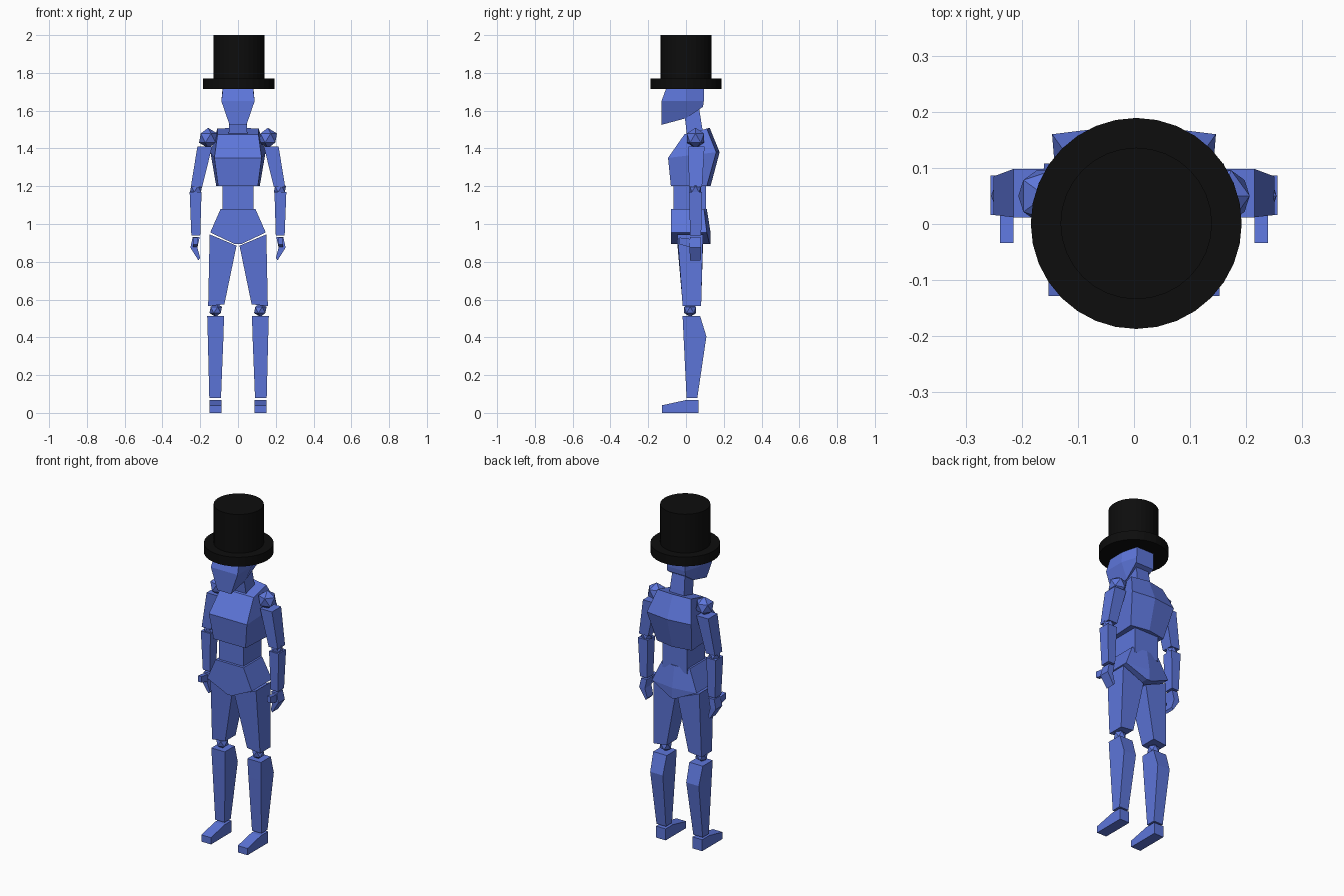
import bpy, bmesh
from mathutils import Vector


def material(name, rgb):
    m = bpy.data.materials.new(name)
    m.diffuse_color = (*rgb, 1)
    return m


BLUE = material("blue", (0.11, 0.18, 0.70))
BLACK = material("black", (0.004, 0.004, 0.004))


def finish(name, bm, mat):
    bmesh.ops.recalc_face_normals(bm, faces=bm.faces)
    mesh = bpy.data.meshes.new(name)
    bm.to_mesh(mesh)
    bm.free()
    mesh.materials.append(mat)
    obj = bpy.data.objects.new(name, mesh)
    bpy.context.collection.objects.link(obj)
    return obj


def loft(name, rings, side=1):
    """Skin a stack of equal-length rings and cap both ends."""
    bm = bmesh.new()
    loops = [[bm.verts.new((p[0] * side, p[1], p[2])) for p in r] for r in rings]
    n = len(rings[0])
    for a, b in zip(loops, loops[1:]):
        for i in range(n):
            j = (i + 1) % n
            bm.faces.new((a[i], a[j], b[j], b[i]))
    bm.faces.new(loops[0])
    bm.faces.new(loops[-1])
    return finish(name, bm, BLUE)


def sym(*half):
    """Ring from its right half, front to back."""
    return list(half) + [(-x, y, z) for x, y, z in reversed(half) if x]


def rect(x0, x1, y0, y1, z0, z1=None):
    """Rectangular ring; inner edge at z0, outer edge at z1."""
    z1 = z0 if z1 is None else z1
    return [(x0, y0, z0), (x1, y0, z1), (x1, y1, z1), (x0, y1, z0)]


def ball(name, loc, r):
    bm = bmesh.new()
    bmesh.ops.create_icosphere(bm, subdivisions=1, radius=r)
    bmesh.ops.translate(bm, verts=bm.verts, vec=Vector(loc))
    finish(name, bm, BLUE)


def disc(name, r, z0, z1):
    bm = bmesh.new()
    bmesh.ops.create_cone(bm, cap_ends=True, segments=32, radius1=r, radius2=r, depth=z1 - z0)
    bmesh.ops.translate(bm, verts=bm.verts, vec=Vector((0.004, 0.001, (z0 + z1) / 2)))
    finish(name, bm, BLACK)


# Hat
disc("hat_brim", 0.188, 1.715, 1.77)
disc("hat_crown", 0.135, 1.76, 2.0)

# Head and neck
loft("head", [
    sym((0.045, -0.13, 1.525), (0.05, 0.0, 1.56), (0.06, 0.09, 1.62)),
    sym((0.088, -0.13, 1.65), (0.088, 0.0, 1.65), (0.06, 0.094, 1.65)),
    sym((0.075, -0.09, 1.76), (0.078, 0.0, 1.76), (0.055, 0.095, 1.76))])
loft("neck", [rect(-0.05, 0.05, 0.005, 0.092, 1.47), rect(-0.04, 0.04, -0.015, 0.065, 1.64)])

# Torso, with a crease down the back
loft("chest", [
    sym((0.105, -0.08, 1.20), (0.115, 0.11, 1.20), (0, 0.13, 1.20)),
    sym((0.125, -0.095, 1.35), (0.146, 0.16, 1.38), (0, 0.178, 1.38)),
    sym((0.108, -0.008, 1.475), (0.11, 0.11, 1.505), (0, 0.125, 1.51))])
loft("waist", [rect(-0.081, 0.081, -0.065, 0.105, 1.05), rect(-0.081, 0.081, -0.065, 0.105, 1.22)])
loft("pelvis", [
    sym((0.015, -0.08, 0.893), (0.015, 0.125, 0.893), (0, 0.13, 0.893)),
    sym((0.147, -0.08, 0.955), (0.147, 0.11, 0.955), (0, 0.13, 0.955)),
    sym((0.092, -0.08, 1.08), (0.092, 0.095, 1.08), (0, 0.11, 1.08))])

# Limbs, once per side
for tag, s in (("right", 1), ("left", -1)):
    # Arm
    ball(f"shoulder_{tag}", (0.158 * s, 0.05, 1.455), 0.054)
    loft(f"upper_arm_{tag}", [rect(0.19, 0.25, 0.016, 0.085, 1.195),
                              rect(0.137, 0.215, 0.012, 0.098, 1.41)], s)
    ball(f"elbow_{tag}", (0.222 * s, 0.05, 1.185), 0.036)
    loft(f"forearm_{tag}", [rect(0.20, 0.247, 0.022, 0.08, 0.94),
                            rect(0.193, 0.256, 0.016, 0.086, 1.17)], s)
    # Hand with thumb
    loft(f"hand_{tag}", [rect(0.20, 0.21, 0.022, 0.078, 0.82, 0.808),
                         rect(0.215, 0.252, 0.018, 0.08, 0.875),
                         rect(0.203, 0.24, 0.022, 0.078, 0.93)], s)
    loft(f"thumb_{tag}", [
        [(0.215, 0.03, 0.875), (0.239, 0.03, 0.875), (0.239, 0.03, 0.92), (0.215, 0.03, 0.92)],
        [(0.215, -0.034, 0.892), (0.239, -0.034, 0.892),
         (0.239, -0.034, 0.928), (0.215, -0.034, 0.928)]], s)
    # Leg
    loft(f"thigh_{tag}", [rect(0.072, 0.158, -0.018, 0.08, 0.575, 0.565),
                          rect(0.008, 0.15, -0.045, 0.09, 0.885, 0.945)], s)
    ball(f"knee_{tag}", (0.118 * s, 0.022, 0.545), 0.037)
    loft(f"shin_{tag}", [rect(0.09, 0.152, 0.003, 0.06, 0.08),
                         rect(0.077, 0.16, -0.013, 0.108, 0.405),
                         rect(0.074, 0.163, -0.018, 0.075, 0.512)], s)
    # Foot as a side profile pulled across its width
    profile = [(-0.128, 0), (0.065, 0), (0.065, 0.068), (0.0, 0.068), (-0.128, 0.04)]
    loft(f"foot_{tag}", [[(x, y, z) for y, z in profile] for x in (0.088, 0.152)], s)
